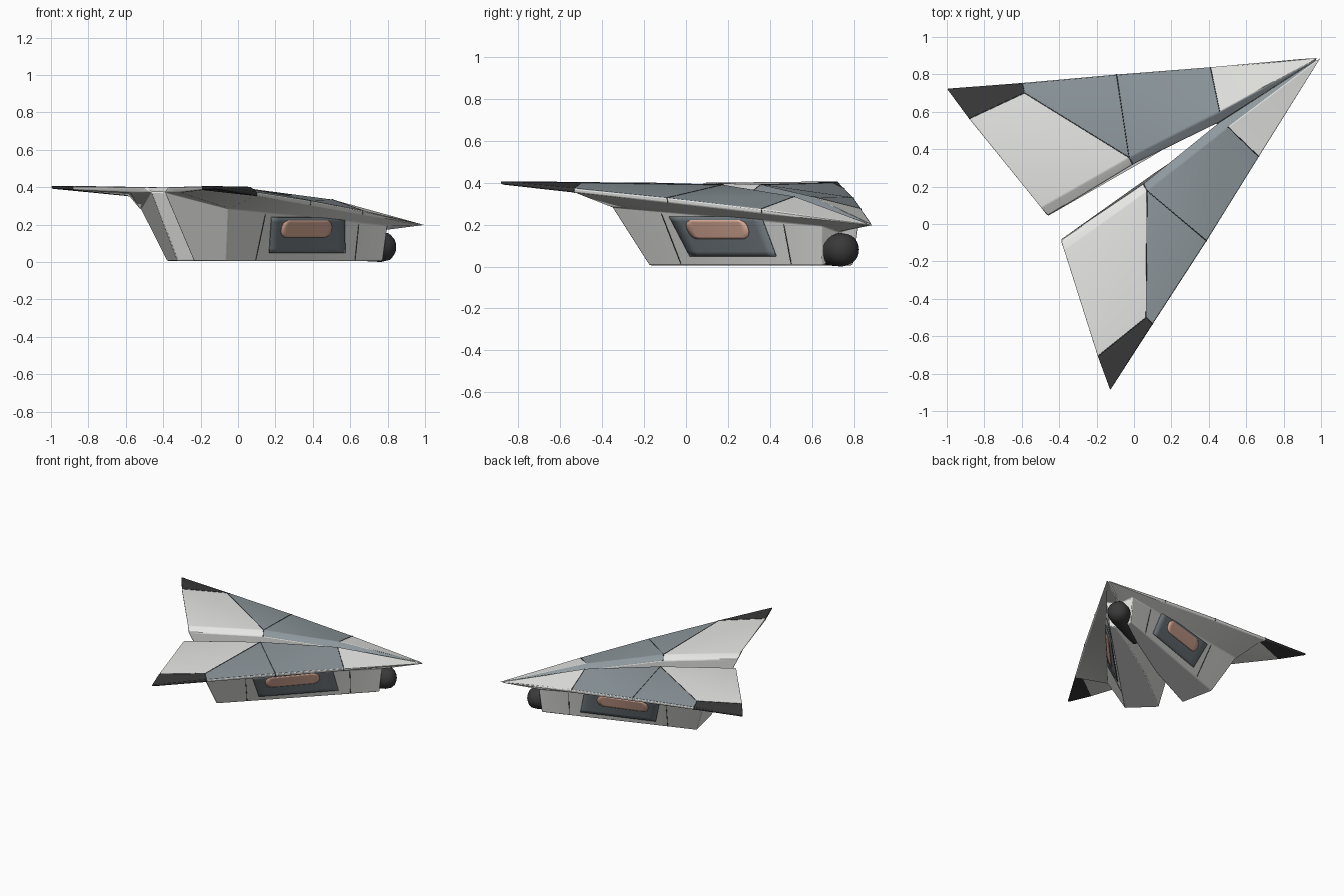
import bpy, bmesh, math
from mathutils import Vector

if "Cube" in bpy.data.objects:
    bpy.data.objects.remove(bpy.data.objects["Cube"])

# Slightly skewed craft frame: nose, aft direction, wing-span direction
N0, U, V = Vector((1.0, .893, 0)), Vector((1.563, .975, 0)), Vector((-.437, .807, 0))


def pt(u, v, z, s=1):
    p = N0 - U * u + V * (v * s - .026 * u * (1 - v))  # centre line drifts a little aft
    p.z = z
    return p


def mat(name, c):
    m = bpy.data.materials.new(name)
    m.diffuse_color = (*c, 1)
    m.use_nodes = True
    m.node_tree.nodes["Principled BSDF"].inputs["Base Color"].default_value = m.diffuse_color
    return m


LIGHT = mat("light grey", (.80, .80, .78))
BLUE = mat("blue grey", (.27, .315, .34))
BLACK = mat("tip black", (.042, .042, .043))
PANEL = mat("dark panel", (.17, .20, .22))
COPPER = mat("copper", (.72, .42, .32))
SEAM = mat("seam", (.06, .065, .07))


def finish(name, bm, mats, smooth=True):
    bmesh.ops.recalc_face_normals(bm, faces=bm.faces)
    me = bpy.data.meshes.new(name)
    bm.to_mesh(me)
    bm.free()
    ob = bpy.data.objects.new(name, me)
    bpy.context.collection.objects.link(ob)
    for m in mats:
        me.materials.append(m)
    if smooth:
        bpy.ops.object.select_all(action='DESELECT')
        ob.select_set(True)
        bpy.context.view_layer.objects.active = ob
        bpy.ops.object.shade_smooth_by_angle(angle=math.radians(35))
    return ob


# Lower hull lines: outer bottom and the corner under the wing
def low(u):
    return u, .09 + (u - .17) * .444, .006


def corner(u):
    return u, .11 + (u - .16) * .645, .195 + (u - .16) * .136


P = {
    'N': (0, 0, .197),
    # top of wing: inner edge, ridge, leading edge
    'IF': (.352, 0, .31), 'RF': (.335, .05, .335), 'EF': (.297, .297, .275),
    'IM': (.63, .065, .36), 'RM': (.63, .11, .391), 'EM': (.547, .552, .328),
    'IR': (.92, .078, .375), 'RR': (.925, .14, .40),
    'K': (.808, .744, .40), 'ET': (.80, .80, .372), 'Q': (.985, .787, .405), 'T': (1, 1, .407),
    # underside of wing
    'eF': (.297, .294, .253), 'eM': (.547, .547, .304), 'eT': (.80, .795, .352),
    'k': (.808, .744, .358), 'q': (.985, .785, .385), 't': (1, .995, .392), 'r': (.93, .3, .372),
    # lower hull
    'CP': corner(.16), 'CF': corner(.32), 'CM': corner(.58), 'CR': corner(.825),
    'BP': low(.17), 'BF': low(.32), 'BM': low(.58), 'BR': low(.785),
    'AP': (.19, .05, .006), 'AF': (.33, .035, .006), 'AM': (.58, .045, .006), 'AR': (.825, .10, .006),
    'GP': (.16, 0, .165),
}
FACES = {
    0: ["N RF EF", "IM IR RR RM", "RM RR Q K",
        "N EF eF", "N eF CF CP", "EF EM eM eF", "EM ET eT eM", "eF eM CM CF", "eM eT k CR CM", "k q r CR",
        "RR Q q r", "IR RR r", "IR r CR", "IR CR BR AR",
        "CP CF BF BP", "CF CM BM BF", "CM CR BR BM",
        "BP BF AF AP", "BF BM AM AF", "BM BR AR AM",
        "N CP GP", "CP BP AP GP", "GP AP AF IF", "AF AM IM IF", "AM AR IR IM", "N GP IF"],
    1: ["N IF RF", "IF IM RM RF", "RF RM EM EF", "RM K ET EM"],
    2: ["K Q T ET", "eT t q k", "ET T t eT", "Q T t q"],
}


def hull(name, s):
    bm = bmesh.new()
    vs = {k: bm.verts.new(pt(*c, s)) for k, c in P.items()}
    for mi, fl in FACES.items():
        for f in fl:
            bm.faces.new([vs[k] for k in f.split()]).material_index = mi
    ob = finish(name, bm, [LIGHT, BLUE, BLACK])
    b = ob.modifiers.new("soft edges", 'BEVEL')
    b.width, b.segments = .006, 2
    b.limit_method, b.angle_limit = 'ANGLE', math.radians(25)


def side(u, z, s, off):
    """Point on the hull side at station u and height z, pushed outward."""
    b, c = Vector(low(u)), Vector(corner(u))
    p = b.lerp(c, (z - b.z) / (c.z - b.z))
    nrm = pt(*b, s) - pt(*c, s)
    nrm = nrm.cross(pt(*low(u + .1), s) - pt(*b, s)).normalized()
    if nrm.dot(V * s) < 0:
        nrm.negate()
    return pt(*p, s) + nrm * off


# Thin plate following the hull side; ends can be slanted or rounded
def plate(name, s, u0, u1, z0, z1, off, thick, m, slant=0, rnd=0):
    bm = bmesh.new()
    n, k = 10, 8
    g = []
    for j in range(k + 1):
        t = j / k
        cut = rnd * (1 - math.sqrt(max(0, 1 - (2 * t - 1) ** 2)))
        a, b = u0 + cut + slant * t, u1 - cut + slant * t
        g.append([bm.verts.new(side(a + (b - a) * i / n, z0 + (z1 - z0) * t, s, off)) for i in range(n + 1)])
    for j in range(k):
        for i in range(n):
            bm.faces.new((g[j][i], g[j][i + 1], g[j + 1][i + 1], g[j + 1][i]))
    ob = finish(name, bm, [m])
    md = ob.modifiers.new("thickness", 'SOLIDIFY')
    md.thickness, md.offset = thick, 0


def seam(name, pts):
    cu = bpy.data.curves.new(name, 'CURVE')
    cu.dimensions = '3D'
    cu.bevel_depth, cu.bevel_resolution = .0022, 1
    sp = cu.splines.new('POLY')
    sp.points.add(len(pts) - 1)
    for q, p in zip(sp.points, pts):
        q.co = (*p, 1)
    cu.materials.append(SEAM)
    bpy.context.collection.objects.link(bpy.data.objects.new(name, cu))


for s, tag in ((1, "left"), (-1, "right")):
    hull(tag + "_wing_and_hull", s)
    # vent panel with copper grille
    plate(tag + "_vent_panel", s, .325, .625, .05, .24, .004, .006, PANEL, slant=.02)
    plate(tag + "_vent_grille", s, .395, .598, .135, .225, .008, .006, COPPER, rnd=.02)
    # panel seams
    for i, line in enumerate(("RF EF eF", "IM RM EM eM", "RM K ET eT", "K Q")):
        seam(f"{tag}_wing_seam_{i}", [pt(*P[k], s) for k in line.split()])
    for u in (.28, .67):
        seam(f"{tag}_side_seam", [side(u, z, s, 0) for z in (.012, .10, .20, corner(u)[2] - .01)])

# Dark tapered pod under the nose
bm = bmesh.new()
c0 = pt(.142, 0, .081)
axis = (-U.normalized() + Vector((0, 0, -.05))).normalized()
sx = axis.cross(Vector((0, 0, 1))).normalized()
sy = sx.cross(axis)
rings = []
for d, r in ((-.060, .008), (-.057, .025), (-.045, .053), (-.022, .073), (.02, .08), (.10, .073), (.40, .03)):
    rings.append([bm.verts.new(c0 + axis * d + (sx * math.cos(a) + sy * math.sin(a)) * r)
                  for a in (2 * math.pi * i / 24 for i in range(24))])
for a, b in zip(rings, rings[1:]):
    for i in range(24):
        bm.faces.new((a[i], a[(i + 1) % 24], b[(i + 1) % 24], b[i]))
bm.faces.new(rings[0])
bm.faces.new(rings[-1])
finish("nose_pod", bm, [BLACK])
